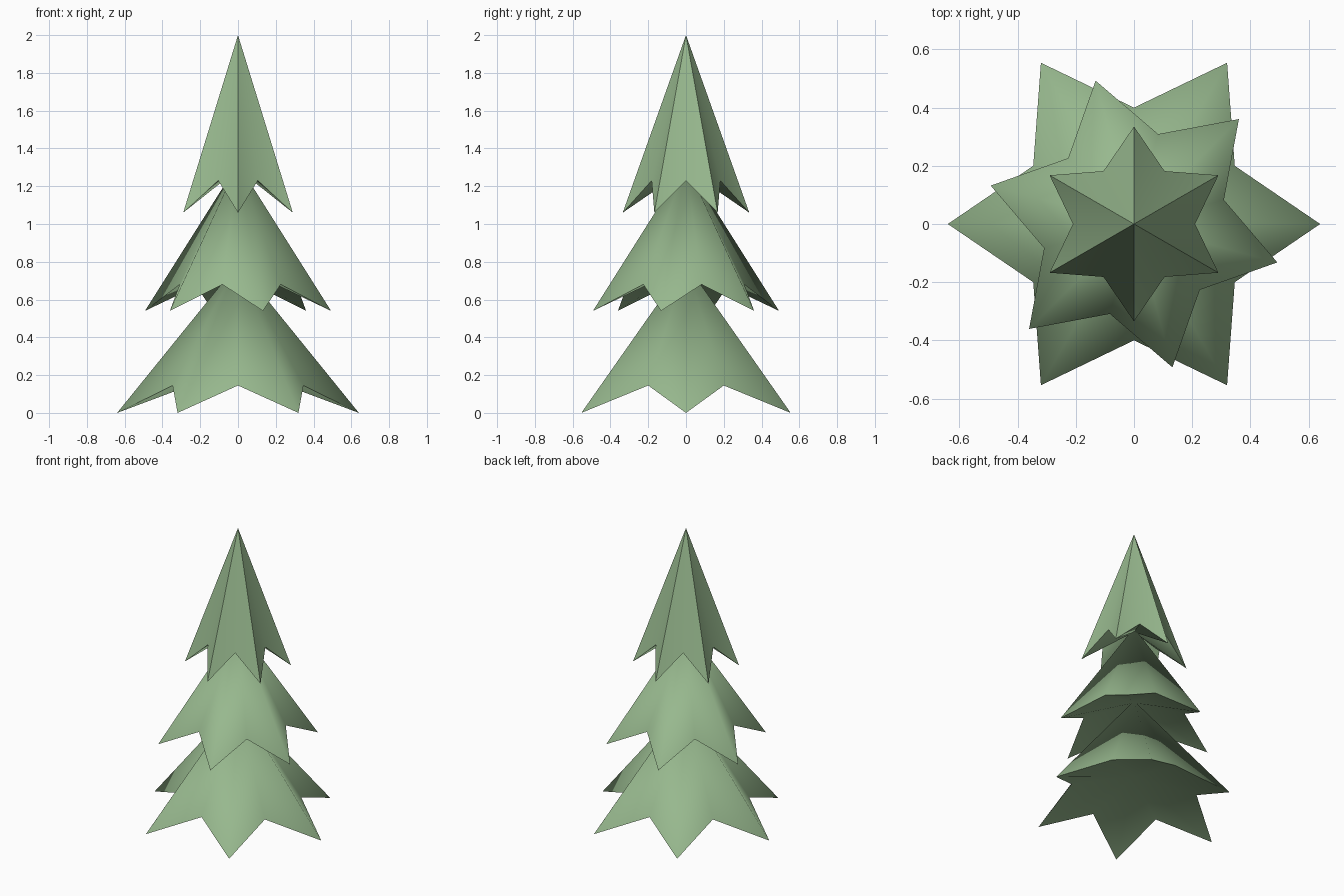
import bpy, bmesh, math

if "Cube" in bpy.data.objects:
    bpy.data.objects.remove(bpy.data.objects["Cube"])

green = bpy.data.materials.new("foliage_green")
green.diffuse_color = (0.31, 0.48, 0.27, 1)
green.use_nodes = True
green.node_tree.nodes["Principled BSDF"].inputs["Base Color"].default_value = green.diffuse_color


def ring_point(radius, degrees, z):
    a = math.radians(degrees)
    return (radius * math.cos(a), radius * math.sin(a), z)


def foliage_tier(name, tip_r, tip_z, notch_r, notch_z, apex_z, hollow_z, turn):
    """Six-pointed star cone with a recessed underside."""
    bm = bmesh.new()
    apex = bm.verts.new((0, 0, apex_z))
    hollow = bm.verts.new((0, 0, hollow_z))
    rim = []
    for i in range(6):
        rim.append(bm.verts.new(ring_point(tip_r, turn + 60 * i, tip_z)))
        rim.append(bm.verts.new(ring_point(notch_r, turn + 60 * i + 30, notch_z)))
    for a, b in zip(rim, rim[1:] + rim[:1]):
        bm.faces.new((apex, a, b))
        bm.faces.new((hollow, b, a))
    mesh = bpy.data.meshes.new(name)
    bm.to_mesh(mesh)
    bm.free()
    mesh.materials.append(green)
    obj = bpy.data.objects.new(name, mesh)
    bpy.context.collection.objects.link(obj)
    # Soft lower tiers, crisp ridges on the steep top tier
    bpy.ops.object.select_all(action='DESELECT')
    obj.select_set(True)
    bpy.context.view_layer.objects.active = obj
    bpy.ops.object.shade_smooth_by_angle(angle=math.radians(76))


# Three stacked tiers, each turned against the one below
foliage_tier("lower_foliage", 0.64, 0.0, 0.40, 0.145, 0.79, 0.24, 0)
foliage_tier("middle_foliage", 0.51, 0.54, 0.32, 0.68, 1.32, 0.775, 45)
foliage_tier("top_foliage", 0.335, 1.06, 0.21, 1.23, 2.0, 1.29, 30)
